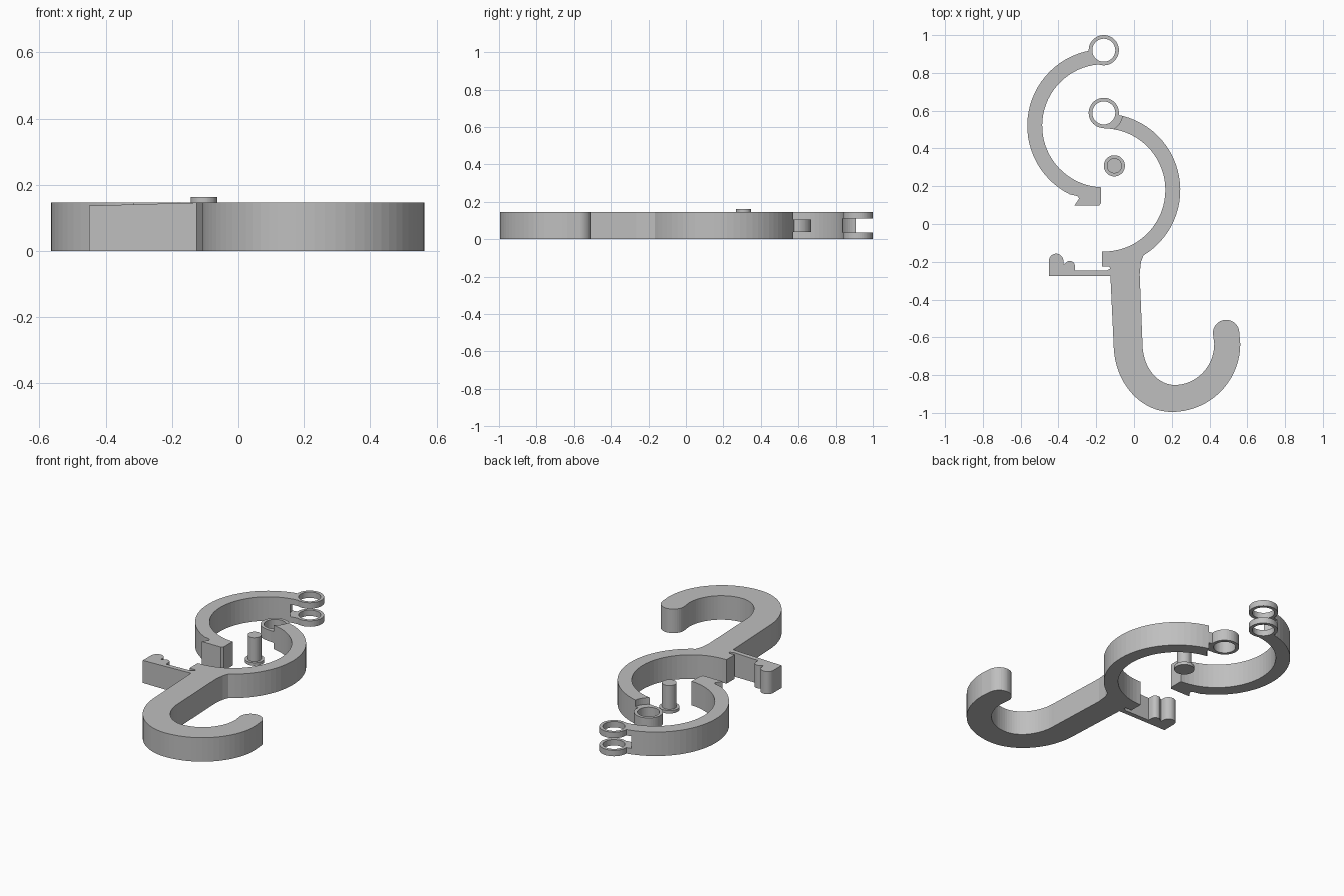
import bpy
import bmesh
from math import cos, sin, radians

if "Cube" in bpy.data.objects:
    bpy.data.objects.remove(bpy.data.objects["Cube"], do_unlink=True)

H = 0.146                 # body thickness
R_IN, R_OUT = 0.326, 0.405
LEFT_C, RIGHT_C = (-0.16, 0.52), (-0.16, 0.18)
FORK, KNUCKLE = (-0.16, 0.92), (-0.16, 0.588)

grey = bpy.data.materials.new("plain grey")
grey.use_nodes = True
grey.diffuse_color = (0.52, 0.52, 0.52, 1)
grey.node_tree.nodes["Principled BSDF"].inputs["Base Color"].default_value = (0.52, 0.52, 0.52, 1)


def arc(c, rx, a0, a1, ry=None, step=5):
    ry = ry or rx
    n = max(2, round(abs(a1 - a0) / step))
    angles = [radians(a0 + (a1 - a0) * i / n) for i in range(n + 1)]
    return [(c[0] + rx * cos(a), c[1] + ry * sin(a)) for a in angles]


def prism(name, outline, z0=0.0, z1=H):
    bm = bmesh.new()
    face = bm.faces.new([bm.verts.new((x, y, z0)) for x, y in outline])
    ext = bmesh.ops.extrude_face_region(bm, geom=[face])["geom"]
    top = [v for v in ext if isinstance(v, bmesh.types.BMVert)]
    bmesh.ops.translate(bm, verts=top, vec=(0, 0, z1 - z0))
    bmesh.ops.remove_doubles(bm, verts=bm.verts, dist=1e-5)
    bmesh.ops.recalc_face_normals(bm, faces=bm.faces)
    me = bpy.data.meshes.new(name)
    bm.to_mesh(me)
    bm.free()
    me.materials.append(grey)
    ob = bpy.data.objects.new(name, me)
    bpy.context.collection.objects.link(ob)
    return ob


def disc(name, c, r, z0, z1):
    return prism(name, arc(c, r, 0, 360, step=7.5)[:-1], z0, z1)


def combine(ob, tool, operation):
    mod = ob.modifiers.new(operation.lower(), 'BOOLEAN')
    mod.operation, mod.solver, mod.object = operation, 'EXACT', tool
    bpy.context.view_layer.objects.active = ob
    bpy.ops.object.modifier_apply(modifier=mod.name)
    bpy.data.objects.remove(tool, do_unlink=True)


# Clamp jaw with catch block and forked hinge
jaw = prism("clamp_jaw",
            arc(LEFT_C, R_IN, 90, 267.5)
            + [(-0.175, 0.11), (-0.185, 0.098), (-0.315, 0.098), (-0.29, 0.135), (-0.3, 0.148)]
            + arc(LEFT_C, R_OUT, 243.6, 90))
combine(jaw, disc("fork_ring", FORK, 0.08, 0, H), 'UNION')
combine(jaw, disc("fork_gap", FORK, 0.11, 0.036, 0.11), 'DIFFERENCE')
combine(jaw, disc("fork_hole", FORK, 0.061, -0.1, 0.3), 'DIFFERENCE')

# Fixed jaw and hook in one profile
hook = prism("hook_body",
             arc(RIGHT_C, R_OUT, 90, -58.7)
             + [(0.037, -0.2), (0.03, -0.265)]
             + arc((0.215, -0.635), 0.17, 180, 270, 0.217)
             + arc((0.215, -0.635), 0.21, 270, 360, 0.217)[1:]
             + arc((0.488, -0.577), 0.07, 180, 0, step=10)
             + arc((0.2, -0.635), 0.363, 360, 270, 0.36)
             + arc((0.2, -0.635), 0.308, 270, 180, 0.36)[1:]
             + [(-0.125, -0.275), (-0.125, -0.245), (-0.13, -0.225), (-0.17, -0.225)]
             + arc(RIGHT_C, R_IN, -91.8, 90))
for z0, z1 in ((-0.1, 0.038), (0.106, 0.3)):
    combine(hook, disc("knuckle_gap", KNUCKLE, 0.1, z0, z1), 'DIFFERENCE')
combine(hook, disc("knuckle_ring", KNUCKLE, 0.08, 0.038, 0.106), 'UNION')
combine(hook, disc("knuckle_hole", KNUCKLE, 0.061, -0.1, 0.3), 'DIFFERENCE')

# Flexible latch arm, its top falling slightly towards the free end
latch = prism("latch_arm",
              [(-0.125, -0.275), (-0.125, -0.235), (-0.145, -0.247), (-0.312, -0.247)]
              + arc((-0.34, -0.222), 0.027, 0, 150, step=15)
              + [(-0.373, -0.212)]
              + arc((-0.412, -0.195), 0.038, 0, 180, step=10)
              + [(-0.45, -0.275)])
for v in latch.data.vertices:
    if v.co.z > 0.1:
        v.co.z += 0.028 * (v.co.x + 0.125)

# Loose hinge pin with flange
PIN = (-0.104, 0.308)
pin = disc("hinge_pin", PIN, 0.04, 0, 0.163)
combine(pin, disc("pin_flange", PIN, 0.056, 0, 0.018), 'UNION')
